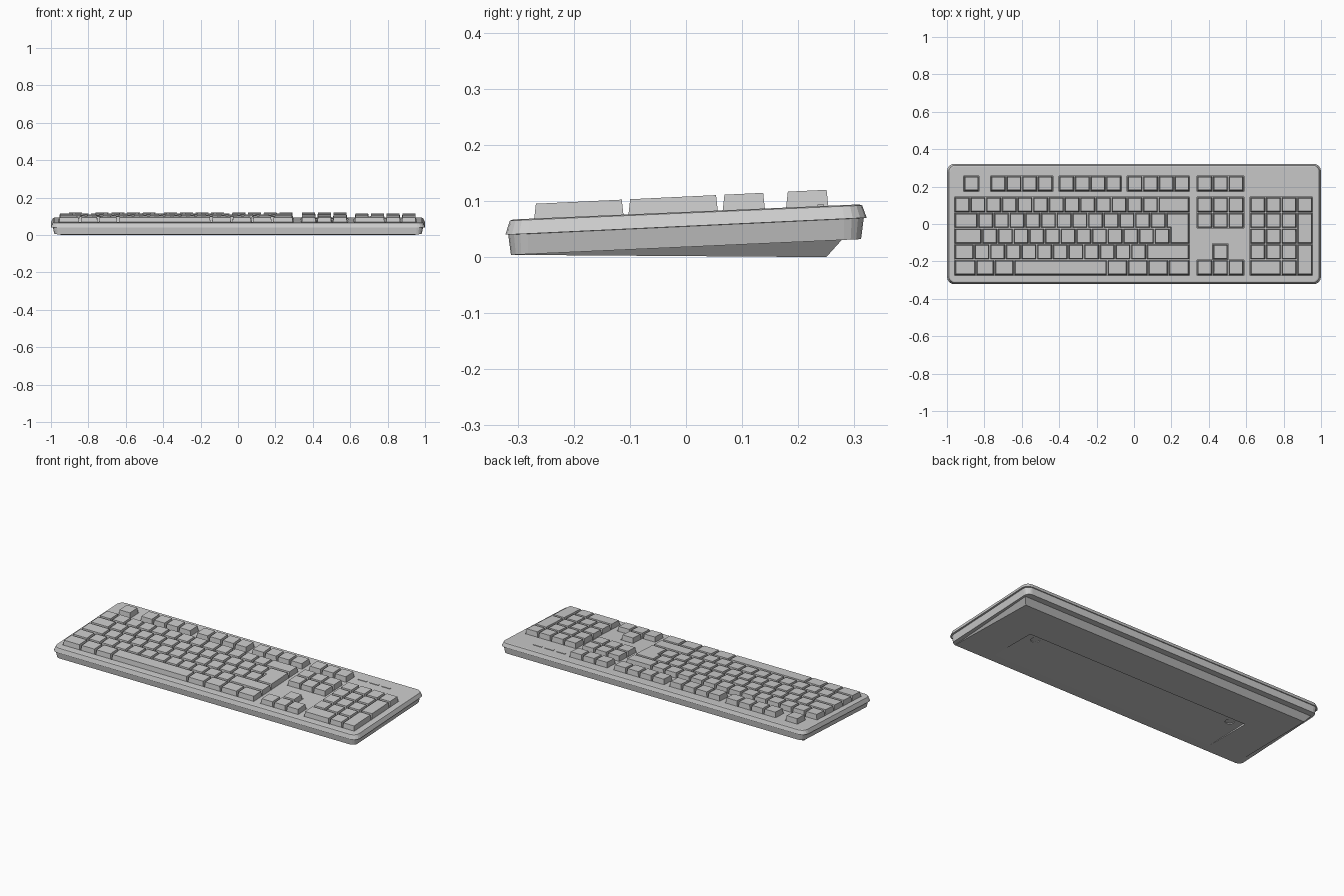
import bpy, bmesh, math

if "Cube" in bpy.data.objects:
    bpy.data.objects.remove(bpy.data.objects["Cube"])

P = 0.0838            # key pitch in x
Q = 0.084             # key pitch in y
Y0 = 0.145            # back edge of the main key rows
XM, XN, XP = -0.96, 0.336, 0.62   # left edges: main, navigation, number pad


def top_z(y):         # sloping deck of the case
    return 0.0805 + 0.0434 * y


def key_z(y):         # sloping plane of the key tops
    return 0.1079 + 0.048 * y


def finish(name, bm):
    bmesh.ops.recalc_face_normals(bm, faces=bm.faces)
    me = bpy.data.meshes.new(name)
    bm.to_mesh(me)
    bm.free()
    ob = bpy.data.objects.new(name, me)
    bpy.context.collection.objects.link(ob)
    return ob


def loft(bm, rings):
    """Skin a stack of equal-length point rings and cap both ends."""
    vs = [[bm.verts.new(p) for p in r] for r in rings]
    n = len(vs[0])
    for a, b in zip(vs, vs[1:]):
        for i in range(n):
            j = (i + 1) % n
            bm.faces.new((a[i], a[j], b[j], b[i]))
    bm.faces.new(vs[0][::-1])
    bm.faces.new(vs[-1])


def round_rect(hx, hy, r, z, slope, seg=4):
    pts = []
    for k, (sx, sy) in enumerate(((1, 1), (-1, 1), (-1, -1), (1, -1))):
        for i in range(seg + 1):
            a = math.pi / 2 * (k + i / seg)
            x = sx * (hx - r) + r * math.cos(a)
            y = sy * (hy - r) + r * math.sin(a)
            pts.append((x, y, z + slope * y))
    return pts


def inset(poly, d):
    """Shrink a counter-clockwise right-angled outline by d."""
    out, n = [], len(poly)
    for i, (x, y) in enumerate(poly):
        for (ax, ay), (bx, by) in ((poly[i - 1], poly[i]), (poly[i], poly[(i + 1) % n])):
            l = math.hypot(bx - ax, by - ay)
            x -= d * (by - ay) / l
            y += d * (bx - ax) / l
        out.append((x, y))
    return out


def rect(x0, x1, y0, y1):
    return [(x0, y0), (x1, y0), (x1, y1), (x0, y1)]


def cell(x, u0, u1, r0, r1=None):
    """Outline from unit u0 to u1 over rows r0 to r1."""
    r1 = r0 + 1 if r1 is None else r1
    return rect(x + u0 * P, x + u1 * P, Y0 - r1 * Q, Y0 - r0 * Q)


def add_key(bm, poly):
    lo = [(x, y, top_z(y) - 0.013) for x, y in inset(poly, 0.003)]
    hi = [(x, y, key_z(y)) for x, y in inset(poly, 0.0075)]
    loft(bm, [lo, hi])


def keys(name, polys):
    bm = bmesh.new()
    for p in polys:
        add_key(bm, p)
    return finish(name, bm)


def prism(name, pts, x_of):
    """Extrude a y-z profile across x; x_of gives the half width of each point."""
    bm = bmesh.new()
    loft(bm, [[(s * w, y, z) for (y, z), w in zip(pts, x_of)] for s in (-1, 1)])
    return finish(name, bm)


def cut(ob, cutter):
    m = ob.modifiers.new("cut", 'BOOLEAN')
    m.operation = 'DIFFERENCE'
    m.solver = 'EXACT'
    m.object = cutter
    bpy.context.view_layer.objects.active = ob
    bpy.ops.object.modifier_apply(modifier=m.name)
    bpy.data.objects.remove(cutter)


# Lower case
bm = bmesh.new()
loft(bm, [round_rect(0.982, 0.312, 0.03, 0.018, 0.045),
          round_rect(0.990, 0.317, 0.035, 0.056, 0.047)])
finish("lower_case", bm)

# Upper case with overhanging lip
bm = bmesh.new()
loft(bm, [round_rect(0.985, 0.310, 0.03, 0.0545, 0.047),
          round_rect(1.000, 0.322, 0.04, 0.0550, 0.047),
          round_rect(0.990, 0.314, 0.035, 0.0785, 0.0434),
          round_rect(0.983, 0.308, 0.03, 0.0805, 0.0434)])
upper = finish("upper_case", bm)

# Key wells sunk into the deck
FY = (0.174, 0.258)
f_starts = [(-0.911, 1), (-0.768, 4), (-0.402, 4), (-0.037, 4), (XN, 3)]
wells = [rect(x, x + n * P, *FY) for x, n in f_starts]
wells += [cell(XM, 0, 15, 0, 5), cell(XN, 0, 3, 0, 2), cell(XN, 0, 3, 4), cell(XP, 0, 4, 0, 5)]
wells.append([(x, y + 0.003) for x, y in cell(XN, 1, 2, 3)])
bm = bmesh.new()
for w in wells:
    loft(bm, [[(x, y, top_z(y) + dz) for x, y in inset(w, 0.0005)] for dz in (-0.012, 0.05)])
cut(upper, finish("well_cutter", bm))

# Function keys
keys("function_keys", [rect(x + i * P, x + (i + 1) * P, *FY)
                       for x, n in f_starts for i in range(n)])

# Main typing block, given as key edges in units for each row
rows = [
    list(range(14)) + [15],
    [0] + [1.5 + i for i in range(13)],
    [0] + [1.75 + i for i in range(13)],
    [0] + [1.25 + i for i in range(12)] + [15],
    [0, 1.375, 2.55, 3.8, 9.75, 11.05, 12.35, 13.65, 15],
]
rows[2][-1] = 13.75
main = [cell(XM, a, b, r) for r, e in enumerate(rows) for a, b in zip(e, e[1:])]
a, b, c = XM + 13.5 * P, XM + 13.75 * P, XM + 15 * P
main.append([(b, Y0 - 3 * Q), (c, Y0 - 3 * Q), (c, Y0 - Q),
             (a, Y0 - Q), (a, Y0 - 2 * Q), (b, Y0 - 2 * Q)])
keys("typing_keys", main)

# Navigation and arrow keys
keys("navigation_keys", [cell(XN, i, i + 1, r) for r in (0, 1) for i in range(3)])
keys("arrow_keys", [cell(XN, i, i + 1, 4) for i in range(3)] + [cell(XN, 1, 2, 3)])

# Number pad with two tall keys and a wide zero
pad = [cell(XP, i, i + 1, r) for r in range(4) for i in range(3)]
pad += [cell(XP, 3, 4, 0), cell(XP, 3, 4, 1, 3), cell(XP, 3, 4, 3, 5),
        cell(XP, 0, 2, 4), cell(XP, 2, 3, 4)]
keys("number_pad_keys", pad)

# Indicator lights
bm = bmesh.new()
for x in (0.65, 0.727, 0.803):
    loft(bm, [[(px, py, top_z(py) + dz) for px, py in rect(x - 0.028, x + 0.028, 0.234, 0.246)]
              for dz in (-0.004, 0.003)])
finish("indicator_lights", bm)

# Underside wedge with sloping recess and two round holes
wedge = prism("base_wedge", [(-0.31, 0.004), (0.25, 0.0), (0.278, 0.031)], (0.955, 0.945, 0.97))
cut(wedge, prism("recess_cutter", [(-0.26, 0.0035), (0.03, 0.0125), (0.03, -0.02), (-0.26, -0.02)],
                 (0.73,) * 4))
bm = bmesh.new()
for s in (-1, 1):
    loft(bm, [[(s * 0.66 + 0.025 * math.cos(t), -0.012 + 0.025 * math.sin(t), z)
               for t in [math.tau * i / 16 for i in range(16)]] for z in (-0.02, 0.0155)])
cut(wedge, finish("hole_cutter", bm))
